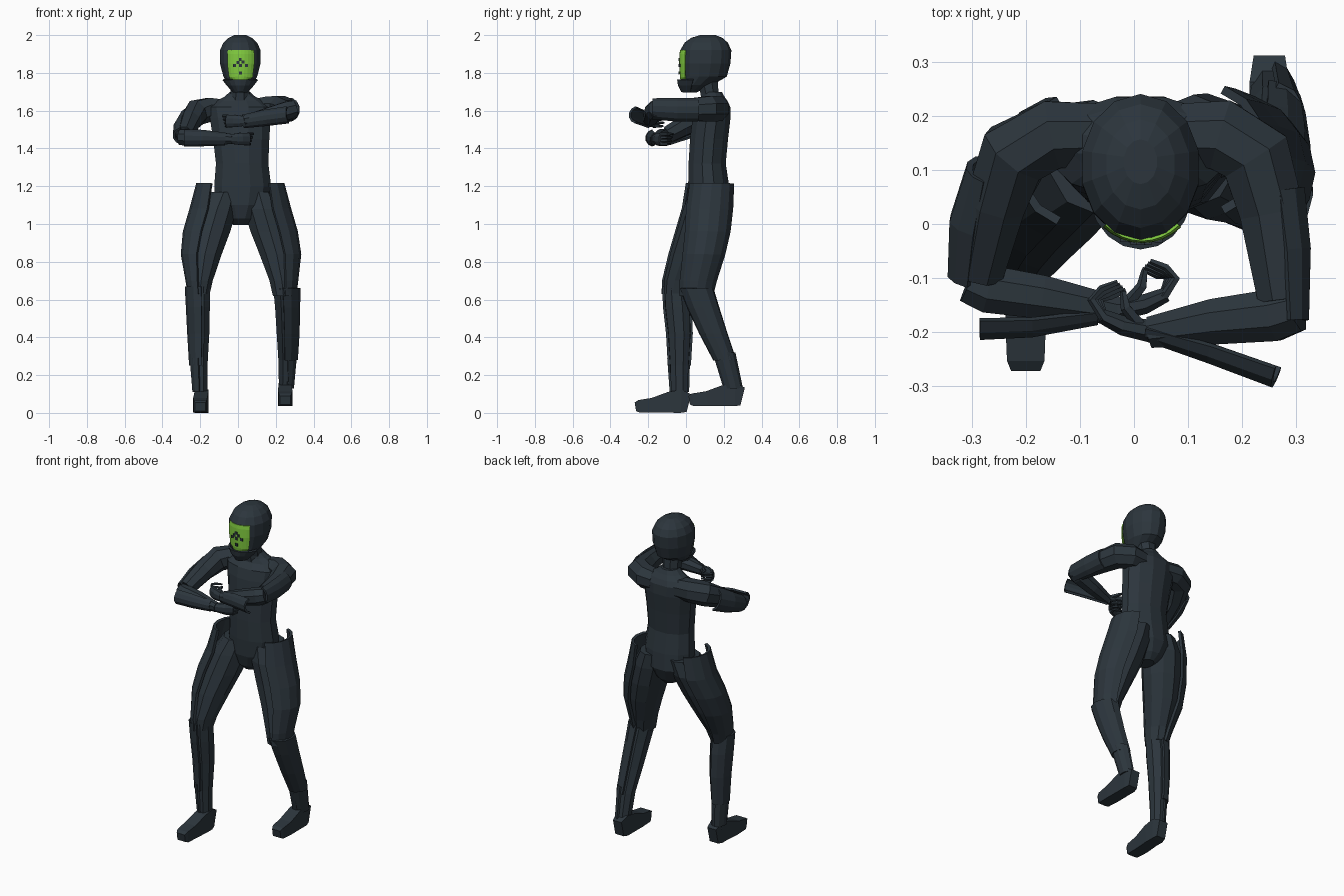
import bpy, bmesh, math
from mathutils import Vector


def material(name, rgb):
    m = bpy.data.materials.new(name)
    m.diffuse_color = (*rgb, 1)
    return m


SLATE = material("dark slate", (0.025, 0.036, 0.046))
GREEN = material("visor green", (0.22, 0.60, 0.05))


def loft(name, rings, n=8, upright=True, arc=None, thick=0.012, mat=SLATE):
    """Skin elliptical sections (x, y, z, radius_a, radius_b).
    upright: sections are horizontal; otherwise they follow the path.
    arc=(start, end) in degrees makes an open curved plate."""
    bm = bmesh.new()
    cs = [Vector(r[:3]) for r in rings]
    loops = []
    for i, r in enumerate(rings):
        if upright:
            u, v = Vector((1, 0, 0)), Vector((0, 1, 0))
        else:
            a, b = cs[max(i - 1, 0)], cs[min(i + 1, len(cs) - 1)]
            t = (b - a).normalized()
            u = t.cross(Vector((0, 0, 1))).normalized()
            v = u.cross(t)
        ra, rb = r[3], r[-1]
        if arc:
            angs = [math.radians(arc[0] + (arc[1] - arc[0]) * k / n) for k in range(n + 1)]
        else:
            angs = [2 * math.pi * (k + 0.5) / n for k in range(n)]
        s = 1 if arc else 1.36 if n == 4 else 1.04
        loops.append([bm.verts.new(cs[i] + u * math.cos(g) * ra * s + v * math.sin(g) * rb * s)
                      for g in angs])
    for a, b in zip(loops, loops[1:]):
        m = len(a)
        for k in range(m - 1 if arc else m):
            j = (k + 1) % m
            bm.faces.new((a[k], a[j], b[j], b[k]))
    if not arc:
        bm.faces.new(loops[0])
        bm.faces.new(loops[-1])
    bmesh.ops.recalc_face_normals(bm, faces=bm.faces)
    me = bpy.data.meshes.new(name)
    bm.to_mesh(me)
    bm.free()
    me.materials.append(mat)
    ob = bpy.data.objects.new(name, me)
    bpy.context.collection.objects.link(ob)
    if arc:
        mod = ob.modifiers.new("thickness", 'SOLIDIFY')
        mod.thickness = thick
        mod.offset = 0
    return ob


# Torso and neck
loft("torso", [(.015, .12, .995, .04, .05), (.015, .12, 1.03, .085, .085),
               (.018, .125, 1.1, .14, .11), (.025, .12, 1.2, .15, .108),
               (.022, .112, 1.32, .138, .098), (.017, .122, 1.45, .148, .1),
               (.012, .135, 1.56, .16, .1), (.01, .142, 1.62, .17, .092),
               (.01, .15, 1.65, .125, .07), (.01, .145, 1.675, .08, .058),
               (.01, .14, 1.70, .052, .05)], n=12)
loft("neck", [(.01, .14, 1.62, .065, .058), (.01, .125, 1.69, .052, .05),
              (.01, .11, 1.78, .055, .058)])

# Helmet, visor and chin guard
loft("helmet", [(.012, .02, 1.695, .022, .032), (.012, .055, 1.735, .062, .08),
                (.012, .095, 1.78, .088, .116), (.012, .102, 1.85, .106, .128),
                (.012, .105, 1.92, .106, .13), (.012, .107, 1.96, .088, .11),
                (.012, .11, 1.985, .062, .08), (.012, .115, 2.0, .03, .04)], n=14)
visor_rings = [(.015, .09, 1.762, .075, .117), (.015, .097, 1.78, .1, .127),
               (.015, .101, 1.85, .114, .134), (.015, .104, 1.9, .114, .136),
               (.015, .105, 1.922, .108, .134)]
loft("visor", visor_rings, n=8, arc=(232, 308), thick=.005, mat=GREEN)
loft("chin_guard", [(.012, .04, 1.70, .035, .06), (.012, .055, 1.735, .07, .093),
                    (.012, .068, 1.765, .093, .11)], n=8, arc=(195, 345), thick=.01)

# Small dark marks on the visor
for i, (x, z) in enumerate([(.012, 1.872), (0, 1.855), (.026, 1.858), (-.018, 1.84),
                            (.046, 1.838), (.014, 1.838), (.014, 1.80)]):
    y = .102 - .136 * math.sqrt(1 - ((x - .015) / .114) ** 2) - .002
    loft(f"visor_mark_{i}", [(x, y, z - .008, .008, .003), (x, y, z + .008, .008, .003)], n=4)

# Arms: the right is held low, the left high, both folded across the chest
ARMS = {
    "right": ([(-.07, .165, 1.6, .06), (-.15, .165, 1.605, .066), (-.22, .13, 1.59, .068),
               (-.255, .04, 1.545, .058), (-.285, -.09, 1.475, .046)],
              [(-.305, -.105, 1.46, .042), (-.27, -.12, 1.458, .046), (-.17, -.135, 1.455, .042),
               (-.03, -.16, 1.45, .027)],
              [(-.26, .1, 1.555, .045, .06), (-.275, 0, 1.51, .062, .058),
               (-.29, -.1, 1.465, .05, .045)],
              [(-.285, -.165, 1.455, .045, .042), (-.19, -.165, 1.455, .04, .04),
               (-.07, -.155, 1.45, .027, .03)], 0),
    "left": ([(.09, .165, 1.605, .06), (.16, .165, 1.61, .068), (.225, .125, 1.61, .07),
              (.255, .02, 1.605, .062), (.275, -.14, 1.608, .048)],
             [(.3, -.155, 1.612, .045), (.26, -.168, 1.6, .05), (.15, -.18, 1.57, .044),
              (.03, -.2, 1.545, .03)],
             [(.25, .06, 1.605, .062, .06), (.265, -.05, 1.605, .058, .06),
              (.275, -.18, 1.61, .044, .052)],
             [(.27, -.255, 1.578, .045, .042), (.15, -.215, 1.562, .04, .04),
              (.03, -.185, 1.543, .028, .032)], 180),
}
for side, (upper, fore, plate, blade, a) in ARMS.items():
    loft(side + "_upper_arm", upper, upright=False)
    loft(side + "_forearm", fore, upright=False)
    loft(side + "_upper_arm_guard", plate, n=5, upright=False, arc=(a - 75, a + 75))
    loft(side + "_forearm_guard", blade, n=5, upright=False, arc=(a - 75, a + 75))

# Hands with curled fingers and a thumb
for side, s, (hx, hy, hz) in (("right", 1, (-.03, -.16, 1.45)), ("left", -1, (.03, -.2, 1.545))):
    loft(side + "_palm", [(hx - s * .01, hy, hz, .022, .026), (hx + s * .05, hy + .012, hz, .019, .034),
                          (hx + s * .09, hy + .03, hz, .014, .034)], upright=False)
    for f in range(4):
        z = hz + .027 - .018 * f
        d = .005 * f
        loft(f"{side}_finger_{f}", [(hx + s * .085, hy + .025, z, .009),
                                    (hx + s * (.108 - d), hy + .06, z, .008),
                                    (hx + s * (.09 - d), hy + .08 - d, z, .007),
                                    (hx + s * (.06 - d), hy + .092 - d, z, .005)], n=5, upright=False)
    loft(side + "_thumb", [(hx + s * .02, hy + .015, hz + .015, .012),
                           (hx + s * .045, hy + .045, hz + .025, .01),
                           (hx + s * .05, hy + .075, hz + .022, .006)], n=5, upright=False)

# Legs: right steps forward, left trails with a bent knee
LEGS = {
    "right": ([(-.075, .125, 1.17, .08, .1), (-.11, .105, 1.08, .105, .115), (-.145, .065, .96, .105, .11),
               (-.175, .02, .84, .09, .1), (-.195, -.035, .7, .062, .078), (-.203, -.05, .63, .054, .065)],
              [(-.205, -.055, .67, .058, .06), (-.202, -.045, .56, .055, .066), (-.2, -.035, .42, .05, .06),
               (-.2, -.035, .25, .04, .05), (-.195, -.035, .08, .034, .045)], 180),
    "left": ([(.11, .135, 1.17, .08, .1), (.135, .125, 1.08, .105, .112), (.17, .115, .96, .105, .108),
              (.205, .095, .84, .092, .1), (.232, .065, .7, .066, .085), (.242, .055, .62, .058, .075)],
             [(.248, .055, .66, .064, .08), (.252, .09, .56, .058, .075), (.255, .145, .42, .052, .064),
              (.255, .205, .28, .043, .05), (.25, .25, .1, .034, .045)], 0),
}
for side, (thigh, shin, a) in LEGS.items():
    s = -1 if side == "right" else 1
    loft(side + "_thigh", thigh, n=10)
    loft(side + "_shin", shin, n=8)
    # Thigh guard bows outward and stands clear of the hip
    plate = [(x + s * e, y, z, rx + .016, ry + .01) for (x, y, z, rx, ry), e in
             zip(thigh[1:], (.018, .018, .014, -.003, -.014))]
    x, y, z, rx, ry = plate[0]
    plate.insert(0, (x - s * .015, y + .012, 1.215, .1, .115))
    loft(side + "_thigh_guard", plate, n=6, arc=(a - 75, a + 75), thick=.016)
    # Upper and lower shin guards
    loft(side + "_shin_guard", [(x + s * .002, y, z, rx + .011, ry + .006) for x, y, z, rx, ry in shin[:4]],
         n=6, arc=(a - 100, a + 100))
    (x0, y0, z0, p0, q0), (x1, y1, z1, p1, q1) = shin[-2:]
    loft(side + "_ankle_guard", [(x0, y0 - .004, z0 + .04, p0 + .012, q0 + .006),
                                 (x1, y1, z1 + .03, p1 + .008, q1 + .002)],
         n=5, arc=(a - 80, a + 80))

# Feet
for name, x, heel, z, xt in (("right_foot", -.193, .015, 0, -.2), ("left_foot", .25, .3, .035, .25)):
    loft(name, [(x, heel, z + .052, .03, .05), (x, heel - .04, z + .062, .038, .064),
                (x, heel - .1, z + .056, .038, .058), (xt, heel - .19, z + .04, .039, .041),
                (xt, heel - .265, z + .035, .036, .034), (xt, heel - .283, z + .032, .028, .024)],
         n=4, upright=False)
